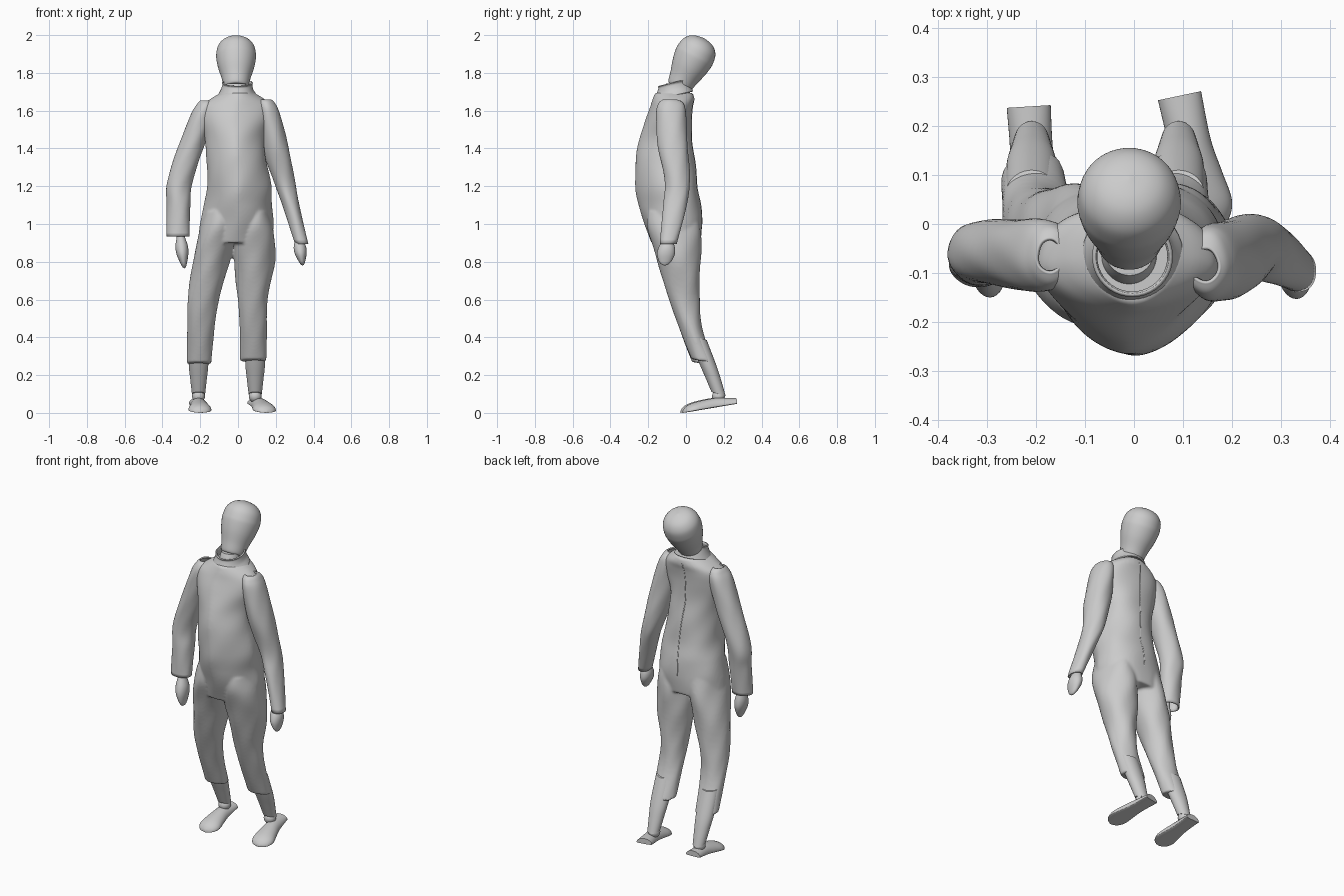
import bpy, bmesh, math
from mathutils import Vector, Matrix

if "Cube" in bpy.data.objects:
    bpy.data.objects.remove(bpy.data.objects["Cube"])


def spline(rows, steps):
    """Catmull-Rom interpolation of section rows."""
    out = []
    for i in range(len(rows) - 1):
        p = [rows[max(0, min(len(rows) - 1, i + k))] for k in (-1, 0, 1, 2)]
        for s in range(steps):
            t = s / steps
            out.append([0.5 * (2*b + (c - a)*t + (2*a - 5*b + 4*c - d)*t*t + (3*b - a - 3*c + d)*t**3)
                        for a, b, c, d in zip(*p)])
    out.append(list(rows[-1]))
    return out


def ring(bm, row, seg, nf, nb, split, fold, tilt):
    """One cross-section: row = z, x0, x1, y0, y1."""
    z, x0, x1, y0, y1 = row
    cx, hx = (x0 + x1) / 2, (x1 - x0) / 2
    cy = y0 + split * (y1 - y0)
    vs = []
    for i in range(seg):
        a = 2 * math.pi * i / seg
        c, s = math.cos(a), math.sin(a)
        n = nf if s < 0 else nb
        k = 1 + fold * (math.sin(3*a + 17*z) + 0.6 * math.sin(5*a - 29*z))
        dx = math.copysign(abs(c) ** (2 / n), c) * hx * k
        dy = math.copysign(abs(s) ** (2 / n), s) * (cy - y0 if s < 0 else y1 - cy) * k
        vs.append(bm.verts.new((cx + dx, cy + dy, z + tilt * dy)))
    return vs


def loft_into(bm, rows, seg=40, steps=6, nf=2, nb=2, split=0.5, fold=0, tilt=0, cap=True):
    rings = [ring(bm, r, seg, nf, nb, split, fold, tilt) for r in spline(rows, steps)]
    for a, b in zip(rings, rings[1:]):
        for i in range(seg):
            j = (i + 1) % seg
            bm.faces.new((a[i], a[j], b[j], b[i]))
    if cap:
        bm.faces.new(rings[0])
        bm.faces.new(rings[-1])


def finish(bm, name, matrix=None):
    if matrix:
        bm.transform(matrix)
    bmesh.ops.recalc_face_normals(bm, faces=bm.faces)
    me = bpy.data.meshes.new(name)
    bm.to_mesh(me)
    bm.free()
    ob = bpy.data.objects.new(name, me)
    bpy.context.collection.objects.link(ob)
    bpy.ops.object.select_all(action='DESELECT')
    ob.select_set(True)
    bpy.context.view_layer.objects.active = ob
    bpy.ops.object.shade_smooth_by_angle(angle=math.radians(45))
    return ob


def loft(name, rows, matrix=None, **kw):
    bm = bmesh.new()
    loft_into(bm, rows, **kw)
    return finish(bm, name, matrix)


# Coverall body: torso and both trouser legs fused together
torso = [(0.90, -.21, .18, -.185, .075), (1.0, -.20, .19, -.22, .085), (1.1, -.18, .18, -.25, .08),
         (1.2, -.165, .175, -.268, .06), (1.34, -.165, .15, -.268, .045), (1.45, -.175, .14, -.245, .032),
         (1.55, -.20, .165, -.215, .03), (1.62, -.195, .17, -.19, .035), (1.66, -.15, .14, -.178, .042),
         (1.695, -.09, .085, -.165, .035)]
left_leg = [(1.05, -.18, -.02, -.2, .065), (.95, -.205, -.01, -.205, .08), (.8, -.24, -.045, -.155, .077),
            (.6, -.265, -.10, -.095, .072), (.45, -.27, -.125, -.04, .088), (.26, -.27, -.14, .032, .155)]
right_leg = [(1.05, .0, .17, -.2, .065), (.95, -.02, .19, -.205, .08), (.8, -.022, .195, -.155, .077),
             (.6, .0, .157, -.095, .072), (.45, .008, .152, -.04, .088), (.275, .012, .152, .03, .15)]
bm = bmesh.new()
loft_into(bm, torso, seg=64, nf=1.65, nb=2.3, fold=.012)
for leg in (left_leg, right_leg):
    loft_into(bm, leg, seg=48, fold=.018, tilt=-.15)
suit = finish(bm, "coverall_body")
rm = suit.modifiers.new("fuse", 'REMESH')
rm.mode = 'VOXEL'
rm.voxel_size = 0.008
rm.use_smooth_shade = True
sm = suit.modifiers.new("soften", 'SMOOTH')
sm.factor, sm.iterations = 0.5, 3

# Sleeves, open at the cuff
sleeves = {
    "left_sleeve": [(1.655, -.20, -.145, -.10, -.03), (1.635, -.217, -.125, -.125, -.005),
                    (1.58, -.25, -.12, -.138, .01), (1.42, -.312, -.175, -.132, .01),
                    (1.22, -.377, -.243, -.12, .005), (1.1, -.377, -.252, -.125, -.01),
                    (.935, -.377, -.257, -.13, -.03)],
    "right_sleeve": [(1.66, .115, .175, -.12, -.05), (1.64, .105, .195, -.145, -.015),
                     (1.58, .11, .222, -.158, 0), (1.4, .13, .27, -.147, .01),
                     (1.22, .19, .302, -.112, .02), (1.1, .235, .325, -.12, .005),
                     (.895, .302, .372, -.14, -.05)]}
for name, rows in sleeves.items():
    ob = loft(name, rows, fold=.02, cap=False)
    so = ob.modifiers.new("cloth", 'SOLIDIFY')
    so.thickness, so.offset = 0.008, -1

# Standing collar, lower at the throat
collar = loft("collar", [(1.675, -.10, .095, -.165, .03), (1.705, -.085, .075, -.15, .02),
                         (1.735, -.075, .068, -.138, .005), (1.75, -.078, .072, -.142, .008)],
              tilt=.25, cap=False)
so = collar.modifiers.new("cloth", 'SOLIDIFY')
so.thickness = 0.008


# Seams down the front and back of the body
def seam(name, pts, r=.0035):
    cu = bpy.data.curves.new(name, 'CURVE')
    cu.dimensions = '3D'
    cu.bevel_depth, cu.bevel_resolution = r, 1
    sp = cu.splines.new('POLY')
    sp.points.add(len(pts) - 1)
    for p, q in zip(sp.points, pts):
        p.co = (*q, 1)
    bpy.context.collection.objects.link(bpy.data.objects.new(name, cu))


def fold_k(a, z):
    return 1 + .012 * (math.sin(3*a + 17*z) + 0.6 * math.sin(5*a - 29*z))


rows = spline(torso, 6)[6:-5]
for name, a, col, inset in (("front_seam", 1.5 * math.pi, 3, .006), ("back_seam", .5 * math.pi, 4, -.002)):
    pts = []
    for r in rows:
        cy = (r[3] + r[4]) / 2
        pts.append(((r[1] + r[2]) / 2, cy + (r[col] - cy) * fold_k(a, r[0]) + inset, r[0]))
    seam(name, pts)

# Head: egg tipped backwards, on a short neck
prof = [(0, .05), (.008, .064), (.06, .077), (.12, .095), (.17, .1045), (.2, .105),
        (.24, .097), (.27, .075), (.287, .044), (.295, .002)]
tilt = Matrix.Translation((-.01, -.04, 1.722)) @ Matrix.Rotation(math.radians(-27), 4, 'X')
loft("head", [(z, -r, r, -r, r) for z, r in prof], tilt, seg=48, steps=5)
loft("neck", [(1.62, -.068, .048, -.125, -.01), (1.70, -.066, .046, -.122, -.005),
              (1.745, -.06, .042, -.105, .0)])

# Hands: flat teardrops
for name, cx, top, tip, cy in (("left_hand", -.298, .96, .765, -.092), ("right_hand", .328, .94, .78, -.095)):
    h = top - tip
    hand = []
    for t, w, d, sx in ((0, .018, .02, -.01), (.15, .022, .026, -.005), (.4, .033, .043, 0), (.62, .031, .047, .004),
                        (.85, .018, .034, .01), (.96, .009, .018, .013), (1, .001, .002, .014)):
        x, y = cx + sx, cy - .018 * t
        hand.append((top - t * h, x - w, x + w, y - d, y + d))
    loft(name, hand, seg=28)

# Shins, ankle balls and feet
for side, x, heel, toe in (("left", -.209, (-.215, .24), (-.198, -.03)), ("right", .091, (.093, .262), (.152, -.018))):
    loft(side + "_shin", [(.40, x - .053, x + .053, .01, .11), (.26, x - .052, x + .052, .065, .163),
                          (.18, x - .044, x + .044, .1, .188), (.1, x - .035, x + .035, .135, .21)], tilt=-.3)
    bm = bmesh.new()
    bmesh.ops.create_uvsphere(bm, u_segments=24, v_segments=14, radius=.034)
    finish(bm, side + "_ankle", Matrix.Translation((x, .172, .088)))
    # rows run from heel to toe: length, width, sole and top heights
    foot = [(l, -w, w, lo, hi) for l, w, lo, hi in
            ((0, .045, 0, .032), (.1, .044, 0, .048), (.17, .053, 0, .049), (.23, .061, 0, .044),
             (.265, .05, 0, .034), (.283, .028, 0, .02), (.29, .002, 0, .008))]
    d = Vector((toe[0] - heel[0], toe[1] - heel[1], -.047)) / .29
    s = Vector((-d.y, d.x, 0)).normalized()
    m = Matrix(((s.x, 0, d.x, heel[0]), (s.y, 0, d.y, heel[1]), (0, 1, d.z, .047), (0, 0, 0, 1)))
    loft(side + "_foot", foot, m, seg=36, nf=3, split=.12)
